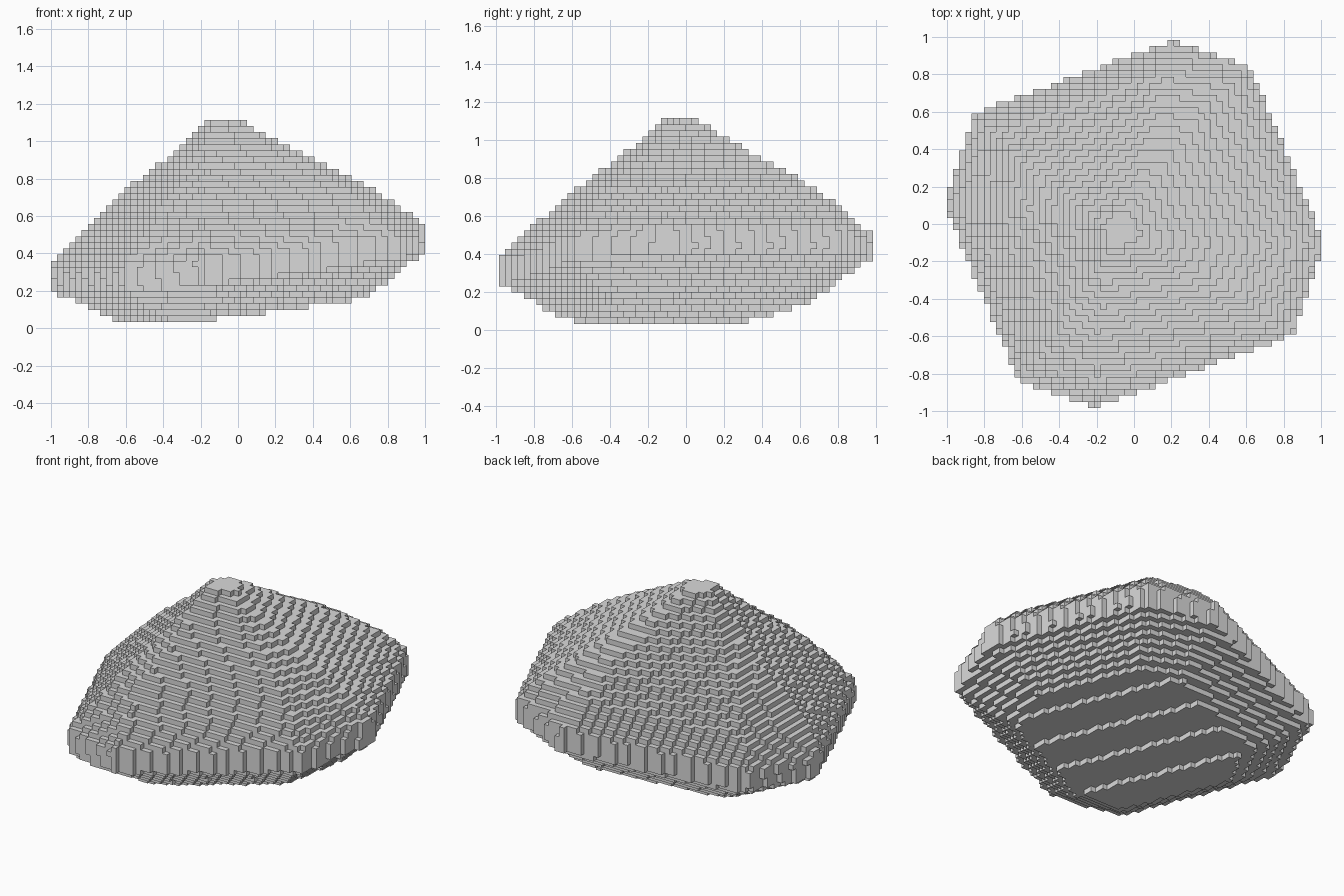
import bpy
import bmesh
from math import cos, sin, radians
from mathutils import Vector

cube = bpy.data.objects.get("Cube")
if cube:
    bpy.data.objects.remove(cube, do_unlink=True)

# Block grid
NX, NY, NZ = 61, 60, 34
V = 2 / NX
TILT_X, TILT_Y, BASE = 0.115, 0.05, 0.0906

# Boulder profile: height along the tilted axis, outline scale
PROFILE = [(0, 0.63), (0.06, 0.75), (0.14, 0.87), (0.215, 1), (0.345, 1),
           (0.46, 0.885), (0.545, 0.77), (0.6, 0.7), (0.65, 0.63),
           (0.71, 0.54), (0.83, 0.355), (0.94, 0.2), (1.08, 0.02)]


def outline_scale(h):
    for (h0, s0), (h1, s1) in zip(PROFILE, PROFILE[1:]):
        if h0 <= h <= h1:
            return s0 + (s1 - s0) * (h - h0) / (h1 - h0)
    return -1


# Outline: four sides and four cut corners, as angle and distance
def direction(angle):
    return Vector((cos(radians(angle)), sin(radians(angle))))


SIDES = [(direction(a), d) for a, d in ((22.8, 0.89), (110.2, 0.85))]
CORNERS = [direction(a) for a in (-17.5, 72.5)]


def is_solid(i, j, k):
    x, y, z = (i - (NX - 1) / 2) * V, (j - (NY - 1) / 2) * V, (k + 0.5) * V
    h = z - BASE - TILT_X * x - TILT_Y * y
    s = outline_scale(h)
    if s < 0:
        return False
    p = Vector((x + TILT_X * (h - 0.3), y + TILT_Y * (h - 0.3)))
    # corners get sharper towards the peak
    corner = 0.99 + 0.055 * min(max((h - 0.4) / 0.3, 0), 1)
    return (all(abs(p.dot(n)) <= s * d for n, d in SIDES)
            and all(abs(p.dot(n)) <= s * corner for n in CORNERS))


solid = {(i, j, k) for i in range(NX) for j in range(NY) for k in range(NZ)
         if is_solid(i, j, k)}

# Skin: one square for every exposed block side
bm = bmesh.new()
verts = {}


def corner_vert(key):
    if key not in verts:
        i, j, k = key
        verts[key] = bm.verts.new(((i - NX / 2) * V, (j - NY / 2) * V, k * V))
    return verts[key]


for cell in solid:
    for axis in range(3):
        u, w = (axis + 1) % 3, (axis + 2) % 3
        for side in (0, 1):
            neighbour = list(cell)
            neighbour[axis] += 2 * side - 1
            if tuple(neighbour) in solid:
                continue
            loop = []
            for du, dw in ((0, 0), (1, 0), (1, 1), (0, 1)):
                key = list(cell)
                key[axis] += side
                key[u] += du
                key[w] += dw
                loop.append(corner_vert(tuple(key)))
            bm.faces.new(loop if side else loop[::-1])

mesh = bpy.data.meshes.new("boulder")
bm.to_mesh(mesh)
bm.free()

# Stone colour
stone = bpy.data.materials.new("stone grey")
stone.use_nodes = True
colour = (0.7, 0.7, 0.7, 1)
stone.diffuse_color = colour
stone.node_tree.nodes["Principled BSDF"].inputs["Base Color"].default_value = colour
mesh.materials.append(stone)

boulder = bpy.data.objects.new("boulder", mesh)
bpy.context.collection.objects.link(boulder)
